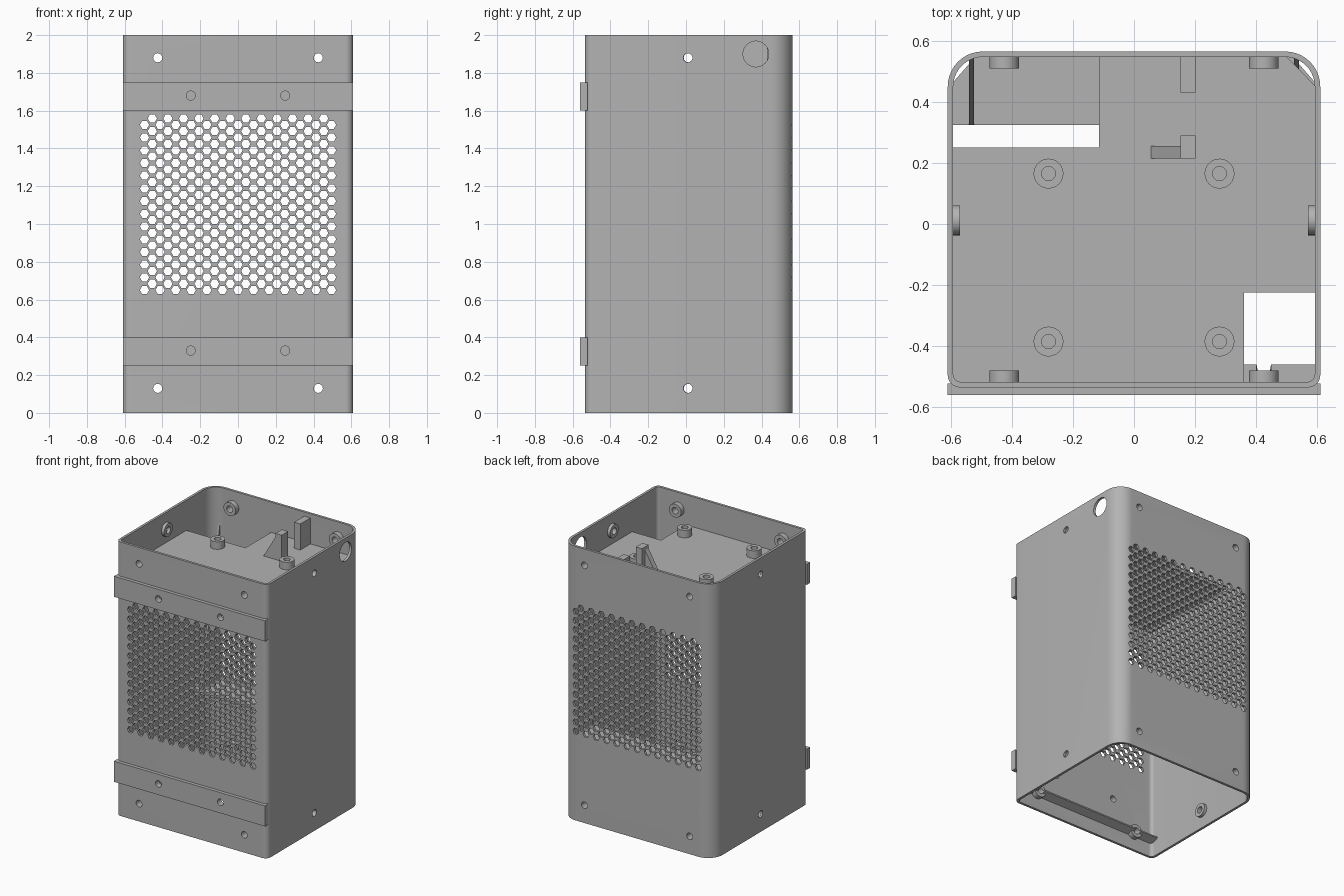
import bpy, bmesh, math
from mathutils import Vector

cube = bpy.data.objects.get("Cube")
if cube:
    bpy.data.objects.remove(cube, do_unlink=True)

grey = bpy.data.materials.new("plain grey")
grey.use_nodes = True
grey.diffuse_color = (0.45, 0.45, 0.45, 1)
grey.node_tree.nodes["Principled BSDF"].inputs["Base Color"].default_value = grey.diffuse_color

WALL = 0.018
HALF_X, FRONT, BACK = 0.61, -0.535, 0.565
IN_X, IN_FRONT, IN_BACK = HALF_X - WALL, FRONT + WALL, BACK - WALL
SHELF = 1.78
SCREW_Z = (0.13, 1.88)


def place(axis, u, v, d):
    """Put a 2D point (u, v) at depth d along an axis."""
    return {"x": (d, u, v), "y": (u, d, v), "z": (u, v, d)}[axis]


def prism(bm, axis, pts, a, b, inner=None):
    """Extrude an outline from a to b, optionally hollow with a matching inner outline."""
    def ring(p, d):
        return [bm.verts.new(place(axis, u, v, d)) for u, v in p]

    def join(r, s):
        for i in range(len(r)):
            j = (i + 1) % len(r)
            bm.faces.new((r[i], r[j], s[j], s[i]))
    low, high = ring(pts, a), ring(pts, b)
    join(low, high)
    if inner:
        in_low, in_high = ring(inner, a), ring(inner, b)
        join(in_high, in_low)
        join(in_low, low)
        join(high, in_high)
    else:
        bm.faces.new(low)
        bm.faces.new(high)


def circle(u, v, r, n=24):
    return [(u + r * math.cos(2 * math.pi * i / n), v + r * math.sin(2 * math.pi * i / n)) for i in range(n)]


def rect(u0, u1, v0, v1):
    return [(u0, v0), (u1, v0), (u1, v1), (u0, v1)]


def rounded(x, y0, y1, r_front, r_back, n=10):
    pts = []
    corners = ((x, y1, r_back, 0), (-x, y1, r_back, 1), (-x, y0, r_front, 2), (x, y0, r_front, 3))
    for cx, cy, r, quarter in corners:
        ox, oy = cx - math.copysign(r, cx), cy - math.copysign(r, cy)
        for i in range(n + 1):
            a = (quarter + i / n) * math.pi / 2
            pts.append((ox + r * math.cos(a), oy + r * math.sin(a)))
    return pts


def make(name, bm):
    bmesh.ops.recalc_face_normals(bm, faces=bm.faces)
    mesh = bpy.data.meshes.new(name)
    bm.to_mesh(mesh)
    bm.free()
    mesh.materials.append(grey)
    ob = bpy.data.objects.new(name, mesh)
    bpy.context.collection.objects.link(ob)
    return ob


def part(name, *prisms):
    bm = bmesh.new()
    for args in prisms:
        prism(bm, *args)
    return make(name, bm)


def activate(ob):
    bpy.ops.object.select_all(action="DESELECT")
    ob.select_set(True)
    bpy.context.view_layer.objects.active = ob


def cut(ob, cutter):
    activate(ob)
    mod = ob.modifiers.new("cut", "BOOLEAN")
    mod.operation, mod.solver, mod.object = "DIFFERENCE", "EXACT", cutter
    bpy.ops.object.modifier_apply(modifier=mod.name)


# Open rounded tube
outer = rounded(HALF_X, FRONT, BACK, 0.04, 0.115)
inner = rounded(IN_X, IN_FRONT, IN_BACK, 0.025, 0.097)
shell = part("shell", ("z", outer, 0, 2, inner))

# Mounting rails across the front
rails = [part(name, ("y", rect(-HALF_X, HALF_X, z, z + 0.15), -0.56, -0.522))
         for name, z in (("lower_rail", 0.25), ("upper_rail", 1.6))]

# Lower front lip, sloped underneath
lip = part("front_lip", ("x", [(IN_FRONT - 0.005, 0.1), (-0.46, 0.125), (-0.46, 0.135),
                               (IN_FRONT - 0.005, 0.135)], -IN_X - 0.005, IN_X + 0.005))

# Cutters: vent hexagons, screw holes, cable hole
holes = []
for odd in (0, 1):
    for col in range(13 - odd):
        for row in range(14):
            x = -0.495 + 0.0825 * (col + odd / 2)
            z = 0.65 + 0.0673 * (row + odd / 2)
            holes.append(("y", circle(x, z, 0.0245, 6), -0.7, 0.7))
for z in SCREW_Z:
    for s in (-1, 1):
        holes.append(("y", circle(s * 0.425, z, 0.024), -0.7, 0.7))
        holes.append(("x", circle(0.01, z, 0.024), s * 0.53, s * 0.7))
for z in (0.33, 1.68):
    for s in (-1, 1):
        holes.append(("y", circle(s * 0.25, z, 0.024), -0.7, -0.48))
holes.append(("x", circle(0.37, 1.9, 0.068, 40), 0.55, 0.7))
cutter = part("hole_cutter", *holes)
for ob in [shell, lip] + rails:
    cut(ob, cutter)
bpy.data.objects.remove(cutter, do_unlink=True)

# Screw bosses inside the walls
for level, z in zip(("lower", "upper"), SCREW_Z):
    tubes = []
    for s in (-1, 1):
        ring = (circle(s * 0.425, z, 0.049), circle(s * 0.425, z, 0.024))
        tubes.append(("y", ring[0], IN_FRONT - 0.004, -0.48, ring[1]))
        tubes.append(("y", ring[0], 0.51, IN_BACK + 0.004, ring[1]))
        tubes.append(("x", circle(0.012, z, 0.049), s * 0.57, s * (IN_X + 0.004), circle(0.012, z, 0.024)))
    part(level + "_screw_bosses", *tubes)

# Upper shelf with two cable openings
x, f, b = IN_X + 0.004, IN_FRONT - 0.004, IN_BACK
outline = [(-x, f), (0.36, f), (0.36, -0.225), (x, -0.225), (x, 0.45), (0.5, b),
           (-0.115, b), (-0.115, 0.25), (-x, 0.25)]
part("shelf", ("z", outline, SHELF - 0.025, SHELF))

# Shelf standoffs
part("standoffs", *[("z", circle(sx * 0.28, y, 0.049), SHELF - 0.005, SHELF + 0.055, circle(sx * 0.28, y, 0.023))
                    for sx in (-1, 1) for y in (0.165, -0.385)])

# Board holder posts and the sloped brace
part("holder_posts", ("z", rect(0.152, 0.202, 0.43, IN_BACK + 0.004), SHELF - 0.005, 1.97),
     ("z", rect(0.152, 0.202, 0.215, 0.29), SHELF - 0.005, 1.97))
part("post_brace", ("y", [(0.053, SHELF - 0.005), (0.155, SHELF - 0.005), (0.155, 1.95)], 0.215, 0.255))

# Rear ledge with tall tapered fins
part("rear_ledge", ("z", [(-x, 0.325), (x, 0.325), (x, 0.46), (0.52, b), (-0.52, b), (-x, 0.46)], 0.57, 0.6))
part("rear_fins", *[("x", [(0.325, 0.6), (IN_BACK, 0.6), (IN_BACK, 1.77)], s * 0.524, s * 0.54) for s in (-1, 1)])

# Smooth curved walls, keep edges crisp
for ob in bpy.context.collection.objects:
    if ob.type == "MESH" and ob.data.materials and ob.data.materials[0] == grey:
        activate(ob)
        bpy.ops.object.shade_smooth_by_angle(angle=math.radians(30))
